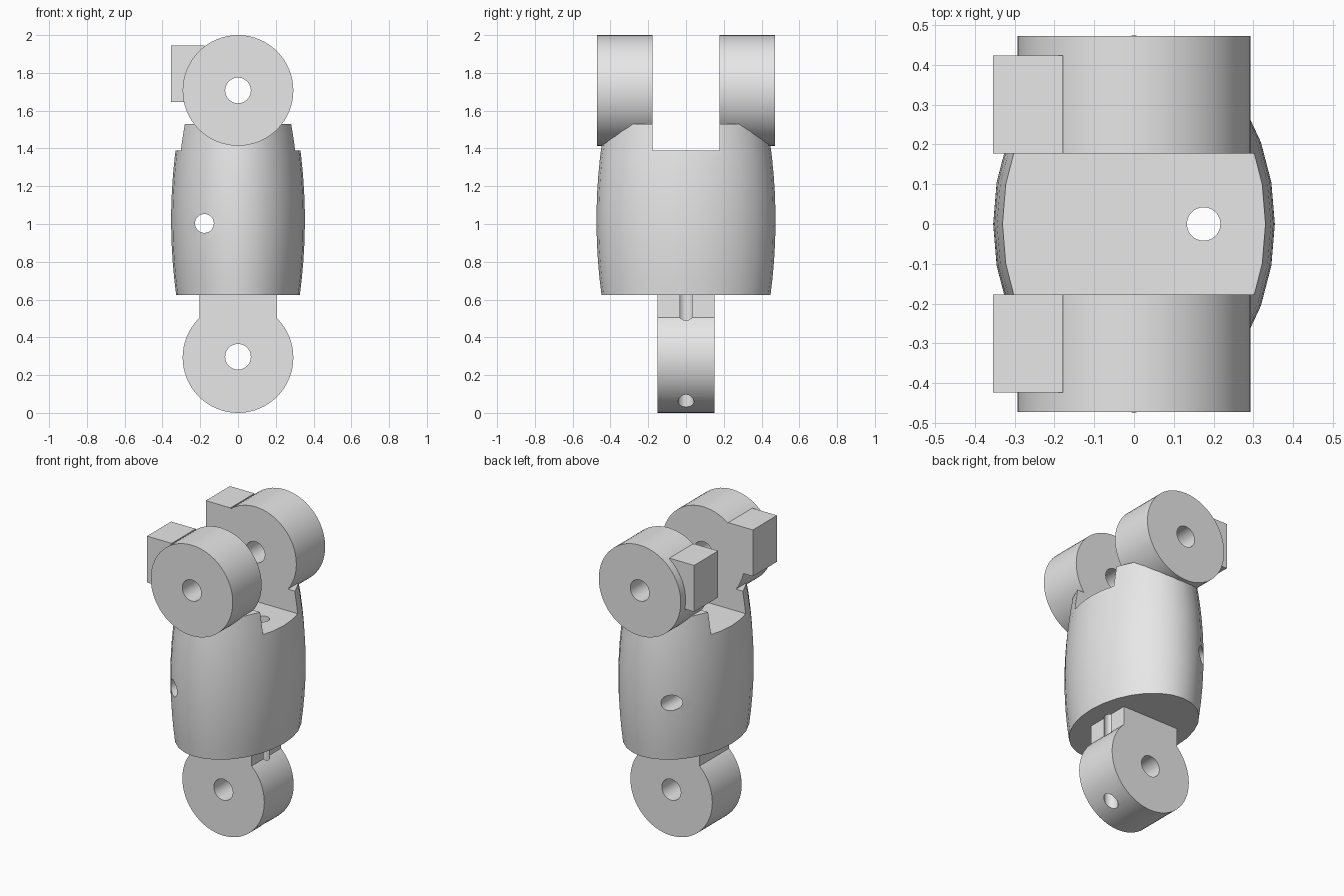
import bpy, bmesh, math
from mathutils import Matrix, Vector

cube = bpy.data.objects.get("Cube")
if cube:
    bpy.data.objects.remove(cube, do_unlink=True)

grey = bpy.data.materials.new("plain grey")
grey.use_nodes = True
grey.diffuse_color = (0.8, 0.8, 0.8, 1)
grey.node_tree.nodes["Principled BSDF"].inputs["Base Color"].default_value = (0.8, 0.8, 0.8, 1)

R = 0.293                    # knuckle radius
GAP, WIDE = 0.177, 0.472     # inner and outer side of the fork arms
TOP_Z = 2 - R


def finish(name, bm):
    bmesh.ops.recalc_face_normals(bm, faces=bm.faces)
    mesh = bpy.data.meshes.new(name)
    bm.to_mesh(mesh)
    bm.free()
    mesh.materials.append(grey)
    obj = bpy.data.objects.new(name, mesh)
    bpy.context.collection.objects.link(obj)
    return obj


def box(name, low, high):
    low, high = Vector(low), Vector(high)
    bm = bmesh.new()
    bmesh.ops.create_cube(bm, size=1, matrix=Matrix.Translation((low + high) / 2)
                          @ Matrix.Diagonal((*(high - low), 1)))
    return finish(name, bm)


def rod(name, centre, radius, length, along_y=True, sides=64):
    turn = Matrix.Rotation(math.pi / 2, 4, 'X') if along_y else Matrix()
    bm = bmesh.new()
    bmesh.ops.create_cone(bm, cap_ends=True, segments=sides, radius1=radius, radius2=radius,
                          depth=length, matrix=Matrix.Translation(centre) @ turn)
    return finish(name, bm)


def combine(obj, tool, operation):
    """Apply a boolean and discard the tool."""
    bpy.context.view_layer.objects.active = obj
    mod = obj.modifiers.new("cut", 'BOOLEAN')
    mod.operation, mod.solver, mod.object = operation, 'EXACT', tool
    bpy.ops.object.modifier_apply(modifier=mod.name)
    bpy.data.objects.remove(tool, do_unlink=True)


def barrel(name, bottom, top, rings=10, sides=28):
    """Oval barrel with a gently bulging side."""
    bm = bmesh.new()
    loops = []
    for i in range(rings + 1):
        z = bottom + (top - bottom) * i / rings
        inset = 0.17 * (z - 1.02) ** 2
        angles = [math.tau * k / sides for k in range(sides)]
        loops.append([bm.verts.new(((0.354 - inset) * math.cos(a),
                                    (0.474 - inset) * math.sin(a), z)) for a in angles])
    for a, b in zip(loops, loops[1:]):
        for k in range(sides):
            n = (k + 1) % sides
            bm.faces.new((a[k], a[n], b[n], b[k]))
    bm.faces.new(loops[0])
    bm.faces.new(loops[-1])
    return finish(name, bm)


def cord_hole():
    return rod("cord_hole", (0.175, 0, 1), 0.042, 3, along_y=False, sides=32)


# Barrel body with fork slot, cross hole and cord hole
body = barrel("barrel_body", 0.625, 1.53)
combine(body, box("slot", (-1, -GAP, 1.39), (1, GAP, 2.2)), 'DIFFERENCE')
combine(body, rod("cross_hole", (-0.178, 0, 1.003), 0.05, 2, sides=32), 'DIFFERENCE')
combine(body, cord_hole(), 'DIFFERENCE')

# Lower knuckle with neck, pin hole and cord hole
knuckle = rod("lower_knuckle", (0, 0, R), R, 0.3)
combine(knuckle, box("neck", (-0.203, -0.15, R), (0.203, 0.15, 0.66)), 'UNION')
combine(knuckle, rod("pin_hole", (0, 0, 0.297), 0.068, 2, sides=32), 'DIFFERENCE')
combine(knuckle, cord_hole(), 'DIFFERENCE')
parts = [body, knuckle]

# Fork arms with stop blocks and pin holes
for name, side in (("front_fork_arm", -1), ("back_fork_arm", 1)):
    arm = rod(name, (0, side * (GAP + WIDE) / 2, TOP_Z), R, WIDE - GAP)
    y0, y1 = sorted((side * GAP, side * 0.423))
    combine(arm, box("stop_block", (-0.354, y0, 1.645), (-0.178, y1, 1.945)), 'UNION')
    combine(arm, rod("pin_hole", (0, 0, TOP_Z), 0.068, 2, sides=32), 'DIFFERENCE')
    parts.append(arm)

# Smooth round surfaces, keep edges sharp
bpy.ops.object.select_all(action='DESELECT')
for part in parts:
    part.select_set(True)
bpy.context.view_layer.objects.active = body
bpy.ops.object.shade_smooth_by_angle(angle=math.radians(30))
